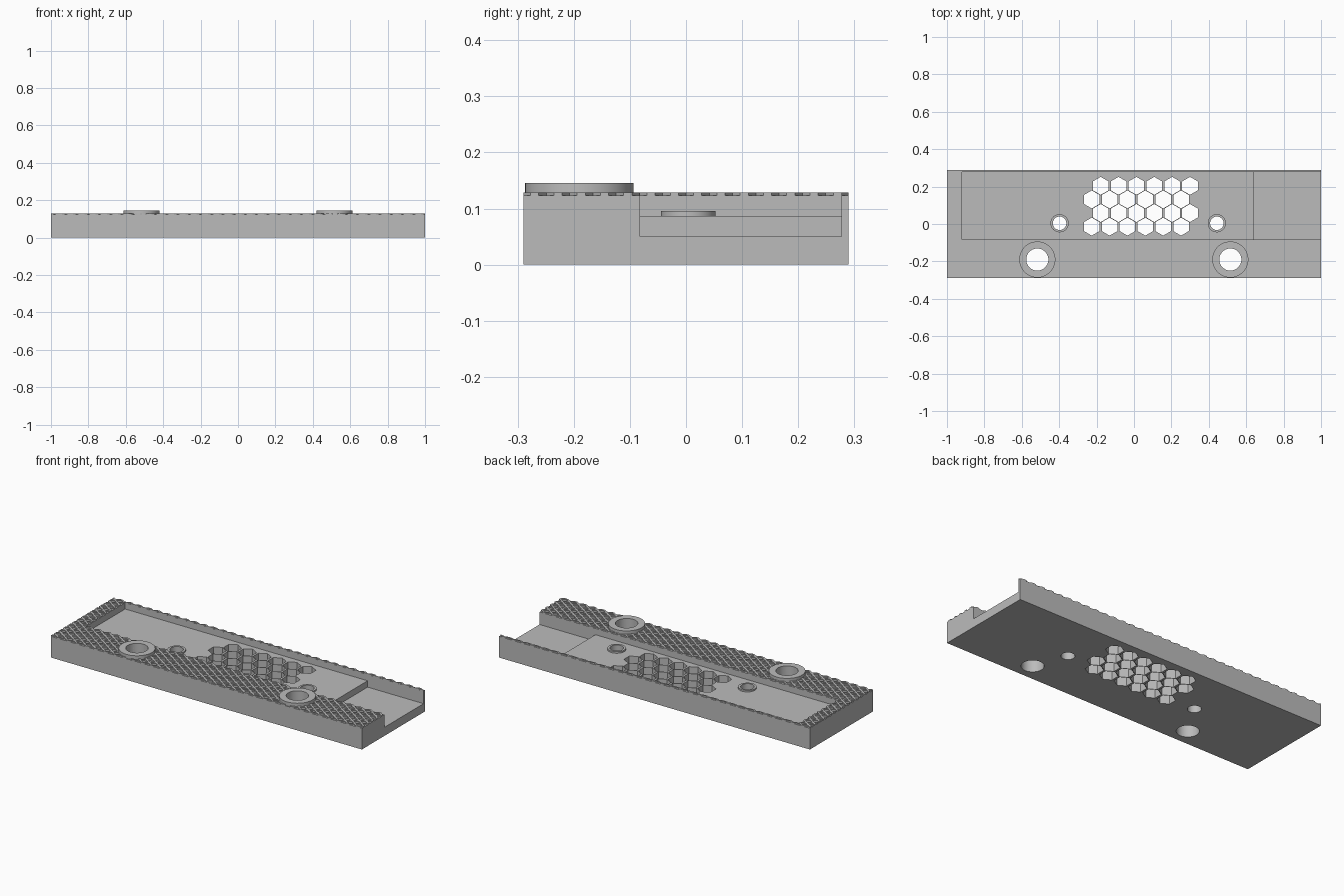
import bpy, bmesh, math
from mathutils import Matrix, Vector

cube = bpy.data.objects.get("Cube")
if cube:
    bpy.data.objects.remove(cube, do_unlink=True)

grey = bpy.data.materials.new("plain_grey")
grey.use_nodes = True
grey.diffuse_color = (0.5, 0.5, 0.5, 1)
grey.node_tree.nodes["Principled BSDF"].inputs["Base Color"].default_value = (0.5, 0.5, 0.5, 1)


def make_object(name, bm):
    bmesh.ops.recalc_face_normals(bm, faces=bm.faces)
    mesh = bpy.data.meshes.new(name)
    bm.to_mesh(mesh)
    bm.free()
    mesh.materials.append(grey)
    obj = bpy.data.objects.new(name, mesh)
    bpy.context.collection.objects.link(obj)
    return obj


def add_box(bm, low, high):
    low, high = Vector(low), Vector(high)
    bmesh.ops.create_cube(bm, size=1, matrix=Matrix.Translation((low + high) / 2)
                          @ Matrix.Diagonal((*(high - low), 1)))


def add_prism(bm, x, y, rx, ry, z0, z1, sides, turn=0.0):
    rings = [[bm.verts.new((x + rx * math.cos(turn + math.tau * i / sides),
                            y + ry * math.sin(turn + math.tau * i / sides), z))
              for i in range(sides)] for z in (z0, z1)]
    bm.faces.new(rings[0][::-1])
    bm.faces.new(rings[1])
    for i in range(sides):
        j = (i + 1) % sides
        bm.faces.new((rings[0][i], rings[0][j], rings[1][j], rings[1][i]))


def cut(target, bm, name):
    cutter = make_object(name, bm)
    cutter.hide_render = True
    mod = target.modifiers.new(name, "BOOLEAN")
    mod.operation = "DIFFERENCE"
    mod.solver = "EXACT"
    mod.object = cutter
    bpy.context.view_layer.objects.active = target
    bpy.ops.object.modifier_apply(modifier=mod.name)
    bpy.data.objects.remove(cutter, do_unlink=True)


def smooth(obj):
    bpy.ops.object.select_all(action="DESELECT")
    obj.select_set(True)
    bpy.context.view_layer.objects.active = obj
    bpy.ops.object.shade_smooth_by_angle(angle=math.radians(30))


def add_collar(name, x, y, outer, inner, z0, z1, sides=64):
    bm = bmesh.new()
    profile = [(inner, z0), (outer, z0), (outer, z1), (inner, z1)]
    loops = [[bm.verts.new((x + r * math.cos(math.tau * i / sides),
                            y + r * math.sin(math.tau * i / sides), z))
              for i in range(sides)] for r, z in profile]
    for a, b in zip(loops, loops[1:] + loops[:1]):
        for i in range(sides):
            j = (i + 1) % sides
            bm.faces.new((a[i], a[j], b[j], b[i]))
    smooth(make_object(name, bm))


HALF_Y, TOP = 0.29, 0.129
POCKET = (-0.92, -0.082, 0.277)
big_holes = [(-0.517, -0.19), (0.515, -0.19)]
small_holes = [(-0.398, 0.004), (0.443, 0.004)]

# Slab with a shallow pocket and a deeper open end
bm = bmesh.new()
add_box(bm, (-1, -HALF_Y, 0), (1, HALF_Y, TOP))
body = make_object("body", bm)
for name, x0, floor in (("pocket", POCKET[0], 0.087), ("open_end", 0.64, 0.05)):
    bm = bmesh.new()
    add_box(bm, (x0, POCKET[1], floor), (1.1, POCKET[2], 0.2))
    cut(body, bm, name)

# Grip texture: staggered diamond recesses on the raised top
bm = bmesh.new()
step_x, step_y = 0.06, 0.0415
for col in range(68):
    x = 1 - col * step_x / 2
    for row in range(-8, 9):
        y = (row + 0.5 * (col % 2)) * step_y
        inside = x > POCKET[0] + 0.03 and POCKET[1] + 0.02 < y < POCKET[2] - 0.02
        if not inside and abs(y) < HALF_Y + 0.014:
            add_prism(bm, x, y, 0.022, 0.0135, 0.123, 0.14, 4)
cut(body, bm, "grip_recesses")

# Honeycomb vent and round holes through the floor
bm = bmesh.new()
for row in range(4):
    for col in range(6):
        x = -0.178 + col * 0.0955 - (row % 2) * 0.048
        add_prism(bm, x, 0.204 - row * 0.0727, 0.048, 0.048, -0.1, 0.2, 6, math.pi / 6)
for holes, radius in ((big_holes, 0.059), (small_holes, 0.036)):
    for x, y in holes:
        add_prism(bm, x, y, radius, radius, -0.1, 0.2, 64)
cut(body, bm, "vent_and_holes")
smooth(body)

# Raised collars around the round holes
for side, big, small in zip(("right", "left"), big_holes, small_holes):
    add_collar(side + "_large_collar", *big, 0.0965, 0.059, 0.11, 0.146)
    add_collar(side + "_small_collar", *small, 0.0485, 0.036, 0.08, 0.096)
